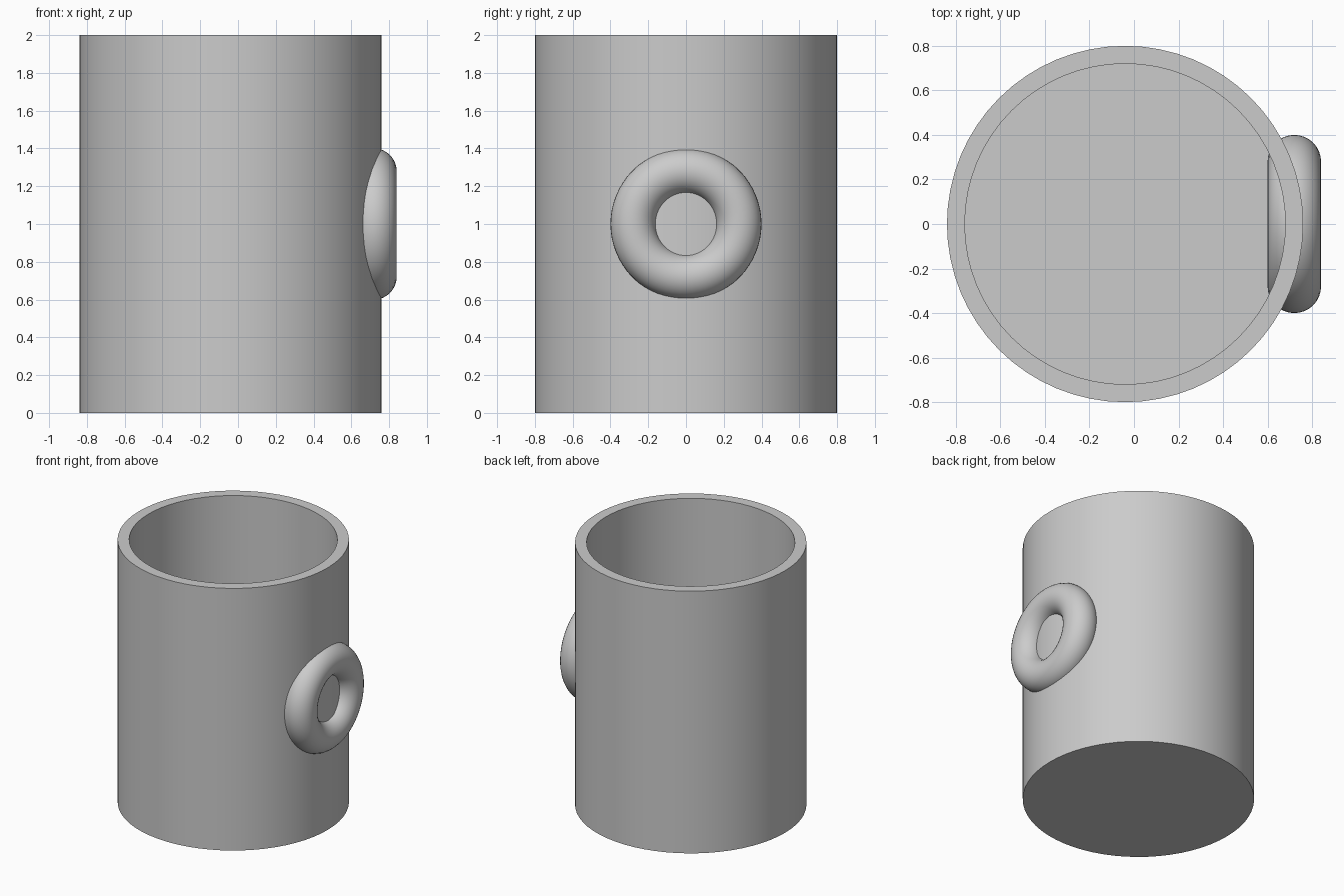
import bpy
import math

cube = bpy.data.objects.get("Cube")
if cube:
    bpy.data.objects.remove(cube, do_unlink=True)

# Shared plain grey
GREY = (0.6, 0.6, 0.6, 1)
grey = bpy.data.materials.new("plain grey")
grey.use_nodes = True
grey.diffuse_color = GREY
grey.node_tree.nodes["Principled BSDF"].inputs["Base Color"].default_value = GREY

CUP_X, RADIUS, WALL, HEIGHT = -0.04, 0.8, 0.08, 2.0


def finish(obj, name):
    obj.name = name
    obj.data.materials.append(grey)
    bpy.ops.object.shade_smooth_by_angle(angle=math.radians(30))


# Cup body: a closed cylinder hollowed from the rim down to the floor
bpy.ops.mesh.primitive_cylinder_add(vertices=64, radius=RADIUS, depth=HEIGHT,
                                    location=(CUP_X, 0, HEIGHT / 2))
body = bpy.context.object

bpy.ops.mesh.primitive_cylinder_add(vertices=64, radius=RADIUS - WALL, depth=HEIGHT,
                                    location=(CUP_X, 0, HEIGHT / 2 + WALL))
cutter = bpy.context.object
cutter.name = "hollow_cutter"

hollow = body.modifiers.new("hollow", 'BOOLEAN')
hollow.operation = 'DIFFERENCE'
hollow.solver = 'EXACT'
hollow.object = cutter
bpy.ops.object.select_all(action='DESELECT')
body.select_set(True)
bpy.context.view_layer.objects.active = body
bpy.ops.object.modifier_apply(modifier=hollow.name)
bpy.data.objects.remove(cutter, do_unlink=True)
finish(body, "cup_body")

# Ring handle: a torus facing +x, sunk through the wall
bpy.ops.mesh.primitive_torus_add(major_radius=0.28, minor_radius=0.12,
                                 major_segments=64, minor_segments=32,
                                 location=(0.72, 0, HEIGHT / 2),
                                 rotation=(0, math.pi / 2, 0))
finish(bpy.context.object, "ring_handle")
